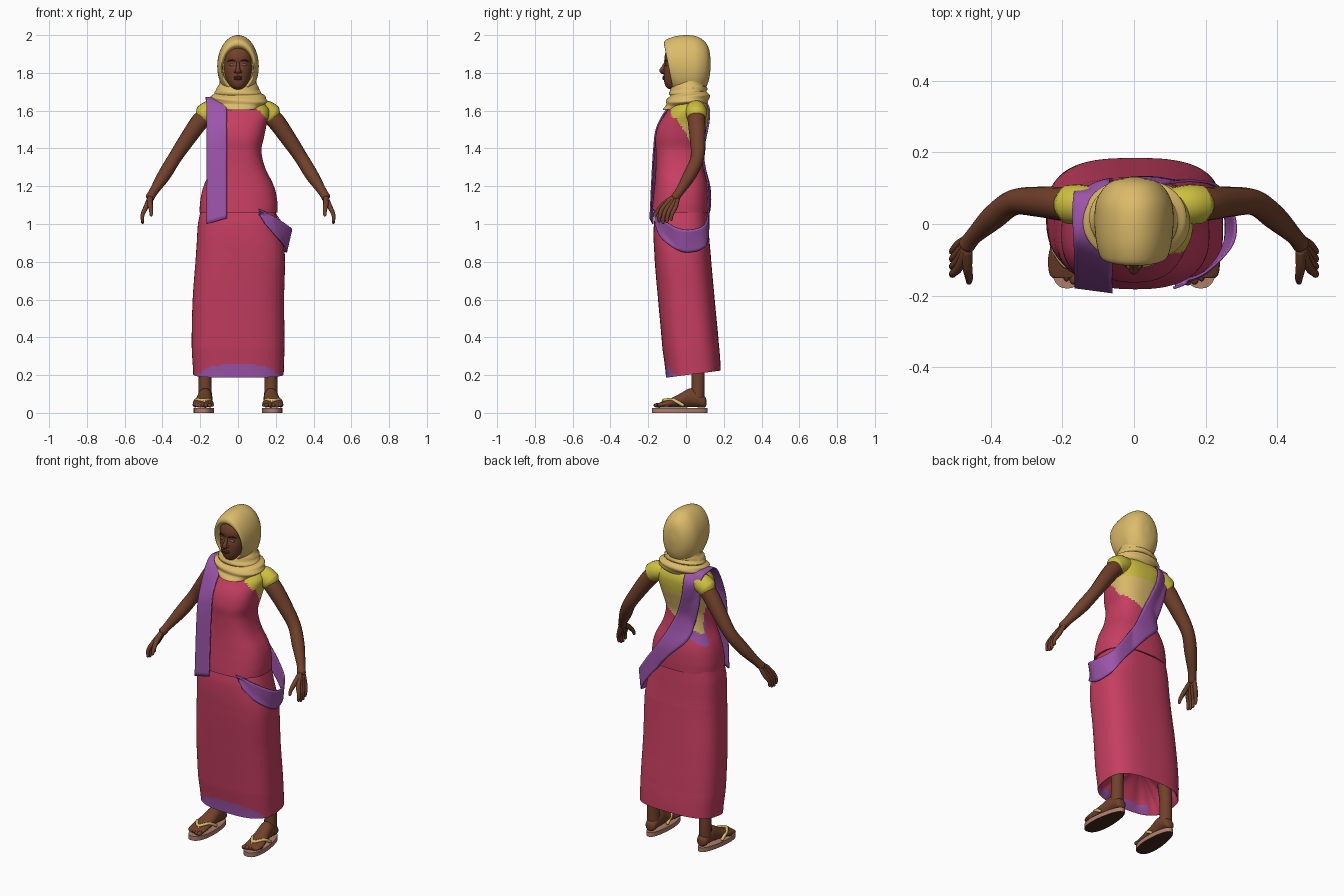
import bpy, bmesh, math
from mathutils import Vector, Quaternion

if "Cube" in bpy.data.objects:
    bpy.data.objects.remove(bpy.data.objects["Cube"])


def material(name, *rgb):
    m = bpy.data.materials.new(name)
    m.use_nodes = True
    m.diffuse_color = (*rgb, 1)
    m.node_tree.nodes["Principled BSDF"].inputs["Base Color"].default_value = (*rgb, 1)
    return m


PINK = material("pink cloth", .56, .048, .118)
PURPLE = material("purple trim", .33, .09, .40)
YELLOW = material("yellow blouse", .62, .53, .05)
TAN = material("golden scarf", .72, .50, .145)
SKIN = material("brown skin", .165, .052, .024)
LIP = material("dark lip", .11, .028, .018)
EYE = material("eye", .25, .17, .13)
SOLE = material("sandal sole", .42, .21, .15)
DARK = material("dark brown", .06, .022, .013)
STRAP = material("sandal strap", .70, .55, .15)


# Shape helpers
def blend(a, b, c, d, t):
    return tuple(.5 * (2*q + (r-p)*t + (2*p - 5*q + 4*r - s)*t*t + (3*q - p - 3*r + s)*t**3)
                 for p, q, r, s in zip(a, b, c, d))


def spline(rows, n):
    P = [rows[0], *rows, rows[-1]]
    return [blend(*P[i:i+4], k/n) for i in range(len(rows)-1) for k in range(n)] + [rows[-1]]


def row_at(rows, z):
    P = [rows[0], *rows, rows[-1]]
    i = max(k for k in range(len(rows)-1) if k == 0 or rows[k][0] <= z)
    t = (z - rows[i][0]) / (rows[i+1][0] - rows[i][0])
    return blend(*P[i:i+4], t)[1:]


def power(v, e):
    return math.copysign(abs(v)**e, v)


def oval(z, x0, x1, y0, y1, p=2.5, n=96):
    ring = []
    for k in range(n):
        a = math.tau * k / n
        ring.append(Vector(((x0+x1)/2 + (x1-x0)/2 * power(math.cos(a), 2/p),
                            (y0+y1)/2 + (y1-y0)/2 * power(math.sin(a), 2/p), z)))
    return ring


def loft(name, rings, mats, rule=None, closed=True, angle=50):
    bm = bmesh.new()
    vs = [[bm.verts.new(p) for p in r] for r in rings]
    n = len(vs[0])
    for a, b in zip(vs, vs[1:]):
        for k in range(n if closed else n-1):
            j = (k+1) % n
            bm.faces.new((a[k], a[j], b[j], b[k]))
    if closed:
        bm.faces.new(vs[0])
        bm.faces.new(vs[-1])
    bmesh.ops.recalc_face_normals(bm, faces=bm.faces)
    if rule:
        for f in bm.faces:
            f.material_index = rule(f.calc_center_median(), f.normal)
    me = bpy.data.meshes.new(name)
    bm.to_mesh(me)
    bm.free()
    ob = bpy.data.objects.new(name, me)
    bpy.context.collection.objects.link(ob)
    for m in mats:
        me.materials.append(m)
    bpy.ops.object.select_all(action='DESELECT')
    ob.select_set(True)
    bpy.context.view_layer.objects.active = ob
    bpy.ops.object.shade_smooth_by_angle(angle=math.radians(angle))
    return ob


def tube(name, rows, mat, n=5, sides=16):
    """Rows are x, y, z, radius; the ends are rounded off."""
    pts = spline(rows, n)
    pos = [Vector(p[:3]) for p in pts]
    rad = [p[3] for p in pts]
    t0 = (pos[1] - pos[0]).normalized()
    t1 = (pos[-1] - pos[-2]).normalized()
    pos = [pos[0] - t0*rad[0]*.6] + pos + [pos[-1] + t1*rad[-1]*.6]
    rad = [rad[0]*.45] + rad + [rad[-1]*.45]
    rings, prev, q = [], Vector((0, 0, 1)), Quaternion()
    for i, p in enumerate(pos):
        t = (pos[min(i+1, len(pos)-1)] - pos[max(i-1, 0)]).normalized()
        q = prev.rotation_difference(t) @ q
        prev = t
        rings.append([p + q @ Vector((math.cos(math.tau*k/sides), math.sin(math.tau*k/sides), 0)) * rad[i]
                      for k in range(sides)])
    return loft(name, rings, [mat], angle=80)


def ball(name, loc, size, mat):
    bpy.ops.mesh.primitive_uv_sphere_add(segments=16, ring_count=10, location=loc)
    ob = bpy.context.object
    ob.name, ob.scale = name, size
    ob.data.materials.append(mat)
    bpy.ops.object.shade_smooth()


# Body outlines: z, x min, x max, y min, y max
TUNIC = [(1.06, -.203, .21, -.182, .122), (1.12, -.2, .208, -.176, .122), (1.2, -.182, .19, -.167, .116),
         (1.3, -.138, .143, -.16, .092), (1.39, -.124, .124, -.16, .083), (1.46, -.138, .138, -.162, .098),
         (1.53, -.152, .152, -.143, .115), (1.6, -.165, .165, -.1, .12), (1.64, -.135, .135, -.07, .108),
         (1.67, -.07, .07, -.04, .08)]
SKIRT = [(.2, -.237, .242, -.106, .184), (.35, -.245, .246, -.125, .174), (.6, -.24, .244, -.148, .152),
         (.85, -.222, .247, -.168, .13), (1.0, -.212, .215, -.17, .118), (1.12, -.19, .19, -.15, .11)]


# Wrapped tunic over the blouse
def tunic_rule(c, n):
    front = min(1, max(0, (.02 - c.y) / .07))
    back_edge = 1.36 + .6 * c.x
    edge = back_edge + (1.61 - max(0, c.x - .1) - back_edge) * front
    if c.x < -.04 and c.y > 0 and edge - .05 < c.z < edge:
        return 1
    if c.z < edge:
        return 0
    return 2 if c.z > 1.53 else 3


levels = [1.06 + .01*i for i in range(62)]
loft("wrapped_tunic", [oval(z, *row_at(TUNIC, z)) for z in levels],
     [PINK, PURPLE, YELLOW, TAN], tunic_rule)

# Long skirt with tilted hem and a folded inside
rings = []
for i in range(93):
    z = .2 + .01*i
    ring = oval(z, *row_at(SKIRT, z), p=2.8)
    for v in ring:
        v.z += max(0, 1 - (z - .2)/.3) * .13 * v.y
    rings.append(ring)
mid = Vector((0, .04, .2))
inside = []
for scale, lift in ((.15, .16), (.6, .11), (.9, .05), (.97, .004)):
    inside.append([mid + (v - mid)*scale*(1 + .04*math.sin(k*math.tau/8)*(lift > .01)) + Vector((0, 0, lift))
                   for k, v in enumerate(rings[0])])
loft("long_skirt", inside + rings, [PINK, PURPLE],
     lambda c, n: int(n.z > -.5 and c.z + .9*(c.y + .11) < .255))


# Sash: pouch at the left hip, across the back, over the right shoulder
def push_out(p, gap=.009):
    for rows, e in ((TUNIC, 2.5), (SKIRT, 2.8)):
        if rows[0][0] <= p.z <= rows[-1][0]:
            x0, x1, y0, y1 = row_at(rows, p.z)
            c = Vector(((x0+x1)/2, (y0+y1)/2, p.z))
            rx, ry = (x1-x0)/2 + gap, (y1-y0)/2 + gap
            r = (abs((p.x-c.x)/rx)**e + abs((p.y-c.y)/ry)**e)**(1/e)
            if 0 < r < 1:
                p = c + (p - c)/r
    return p


SASH = [(.1, -.165, 1.08, .13, -.15, 1.0), (.19, -.14, 1.04, .2, -.13, .93), (.272, -.06, .985, .25, -.05, .865),
        (.28, .02, .97, .253, .02, .85), (.24, .1, 1.0, .23, .1, .88), (.17, .12, 1.1, .16, .12, .98),
        (.08, .11, 1.23, .03, .11, 1.13), (.01, .08, 1.36, -.08, .07, 1.28), (-.045, .1, 1.51, -.145, .08, 1.47),
        (-.06, .1, 1.64, -.165, .09, 1.63), (-.06, .02, 1.685, -.172, .03, 1.665),
        (-.06, -.08, 1.63, -.168, -.05, 1.65), (-.06, -.15, 1.52, -.166, -.12, 1.52),
        (-.06, -.172, 1.38, -.165, -.155, 1.38), (-.06, -.19, 1.03, -.165, -.176, 1.0)]
rings = []
for r in spline(SASH, 10):
    a, b = Vector(r[:3]), Vector(r[3:])
    rings.append([push_out(a.lerp(b, k/8)) for k in range(9)])
sash = loft("draped_sash", rings, [PURPLE], closed=False)
solid = sash.modifiers.new("thickness", 'SOLIDIFY')
solid.thickness, solid.offset = .007, 0

# Head and face
HEAD = [(1.713, -.02, .02, -.085, -.05), (1.725, -.038, .038, -.105, 0), (1.75, -.055, .055, -.115, .02),
        (1.78, -.068, .068, -.118, .05), (1.82, -.078, .078, -.117, .07), (1.85, -.08, .08, -.111, .07),
        (1.89, -.08, .08, -.113, .07), (1.93, -.07, .07, -.095, .07), (1.96, -.04, .04, -.05, .04)]
loft("head", [oval(*r, p=2.2, n=48) for r in spline(HEAD, 5)], [SKIN])
tube("nose", [(0, -.108, 1.855, .008), (0, -.119, 1.83, .01), (0, -.128, 1.812, .013), (0, -.118, 1.803, .011)], SKIN)
ball("upper_lip", (0, -.117, 1.777), (.025, .008, .006), LIP)
ball("lower_lip", (0, -.116, 1.768), (.021, .009, .006), LIP)
for s in (1, -1):
    ball("nostril", (s*.012, -.118, 1.807), (.009, .01, .008), SKIN)
    ball("eye", (s*.033, -.104, 1.842), (.015, .007, .006), EYE)
    tube("eyebrow", [(s*.014, -.113, 1.862, .003), (s*.034, -.108, 1.868, .004), (s*.055, -.094, 1.86, .002)], DARK)

# Headscarf hood: y, centre z, half width, half height
HOOD = [(-.06, 1.825, .08, .098), (-.085, 1.829, .083, .108), (-.092, 1.831, .09, .122), (-.08, 1.834, .098, .14),
        (-.04, 1.835, .107, .159), (.01, 1.835, .11, .165), (.06, 1.835, .106, .157), (.1, 1.84, .085, .125),
        (.122, 1.845, .055, .08), (.131, 1.85, .01, .015)]
rings = []
for y, cz, rx, rz in spline(HOOD, 5):
    lean = .2 * min(1, max(0, -y/.08))
    ring = []
    for k in range(64):
        a = math.tau * k / 64
        dz = rz * math.sin(a)
        ring.append(Vector((rx * math.cos(a), y - lean*dz, cz + dz)))
    rings.append(ring)
loft("scarf_hood", rings, [TAN], angle=70)

# Scarf folds round the neck and over the chest
COWL = [(1.8, -.09, .09, -.03, .1), (1.74, -.1, .1, -.073, .108), (1.715, -.115, .113, -.085, .108),
        (1.7, -.125, .122, -.088, .112), (1.69, -.122, .122, -.086, .11), (1.675, -.142, .146, -.1, .122),
        (1.655, -.14, .154, -.105, .124), (1.64, -.12, .145, -.108, .12), (1.615, -.1, .11, -.122, .1)]
rings = []
for r in spline(COWL, 6):
    ring = oval(*r, p=2.1)
    for k, v in enumerate(ring):
        a = math.tau * k / 96
        fold = 1 + .025 * math.sin(2*a + r[0]*150) * (r[0] < 1.74)
        v.x, v.y = v.x * fold, v.y * fold
        if r[0] < 1.72:
            v.z += .012 * math.sin(a)
    rings.append(ring)
loft("scarf_neck_folds", rings, [TAN], angle=70)


# Foot rows: y, centre x, centre z, half width, half height
FOOT = [(.108, .172, .055, .012, .015), (.098, .172, .058, .03, .03), (.06, .173, .075, .037, .045),
        (.02, .175, .08, .039, .05), (-.03, .18, .066, .044, .037), (-.09, .187, .05, .052, .023),
        (-.135, .187, .042, .05, .014), (-.15, .187, .04, .04, .01)]

for s, side in ((1, "left"), (-1, "right")):
    # Cap sleeve and arm
    tube(side + "_sleeve", [(s*.1, .05, 1.605, .05), (s*.15, .054, 1.597, .056), (s*.186, .055, 1.575, .054)], YELLOW)
    tube(side + "_arm", [(s*.15, .055, 1.59, .045), (s*.2, .056, 1.545, .047), (s*.268, .062, 1.45, .042),
                         (s*.335, .06, 1.35, .036), (s*.39, .02, 1.26, .035), (s*.445, -.032, 1.175, .024),
                         (s*.466, -.058, 1.14, .024)], SKIN)
    # Hand
    for i in range(4):
        y = -.12 + .021*i
        drop = (.008, 0, .003, .015)[i]
        tube(side + "_finger", [(s*.466, -.07 + .009*i, 1.14, .013), (s*.488, y, 1.088, .013),
                                (s*.505, y - .018, 1.05, .0105), (s*.505, y - .022, 1.006 + drop, .008)],
             SKIN, sides=10)
    tube(side + "_thumb", [(s*.465, -.075, 1.135, .015), (s*.465, -.118, 1.105, .014), (s*.46, -.15, 1.07, .011),
                           (s*.46, -.162, 1.045, .008)], SKIN, sides=10)
    # Leg and foot
    tube(side + "_leg", [(s*.165, .05, .45, .046), (s*.172, .062, .25, .036), (s*.174, .064, .15, .035),
                         (s*.174, .062, .08, .036)], SKIN)
    rings = []
    for y, cx, cz, rx, rz in spline(FOOT, 4):
        rings.append([Vector((s*(cx + rx*math.cos(math.tau*k/24)), y, max(.028, cz + rz*math.sin(math.tau*k/24))))
                      for k in range(24)])
    loft(side + "_foot", rings, [SKIN], angle=70)
    for i in range(5):
        ball(side + "_toe", (s*(.15 + .019*i), -.152 + .003*i*i, .04), (.013 - .001*i, .02, .012), SKIN)
    # Sandal
    rings = []
    for z in (0, .026):
        ring = []
        for k in range(40):
            a = math.tau * k / 40
            c = math.cos(a)
            ring.append(Vector((s*(.179 - .007*c + (.053 - .01*c)*power(math.sin(a), .8)), -.033 + .147*c, z)))
        rings.append(ring)
    loft(side + "_sandal_sole", rings, [SOLE, DARK], lambda c, n: int(n.z < -.9))
    tube(side + "_sandal_strap", [(s*.135, -.015, .04, .009), (s*.148, -.07, .068, .009), (s*.183, -.118, .066, .009),
                                  (s*.222, -.07, .068, .009), (s*.231, -.015, .04, .009)], STRAP, sides=10)
    tube(side + "_sandal_post", [(s*.18, -.115, .068, .008), (s*.174, -.142, .03, .006)], STRAP, sides=10)
